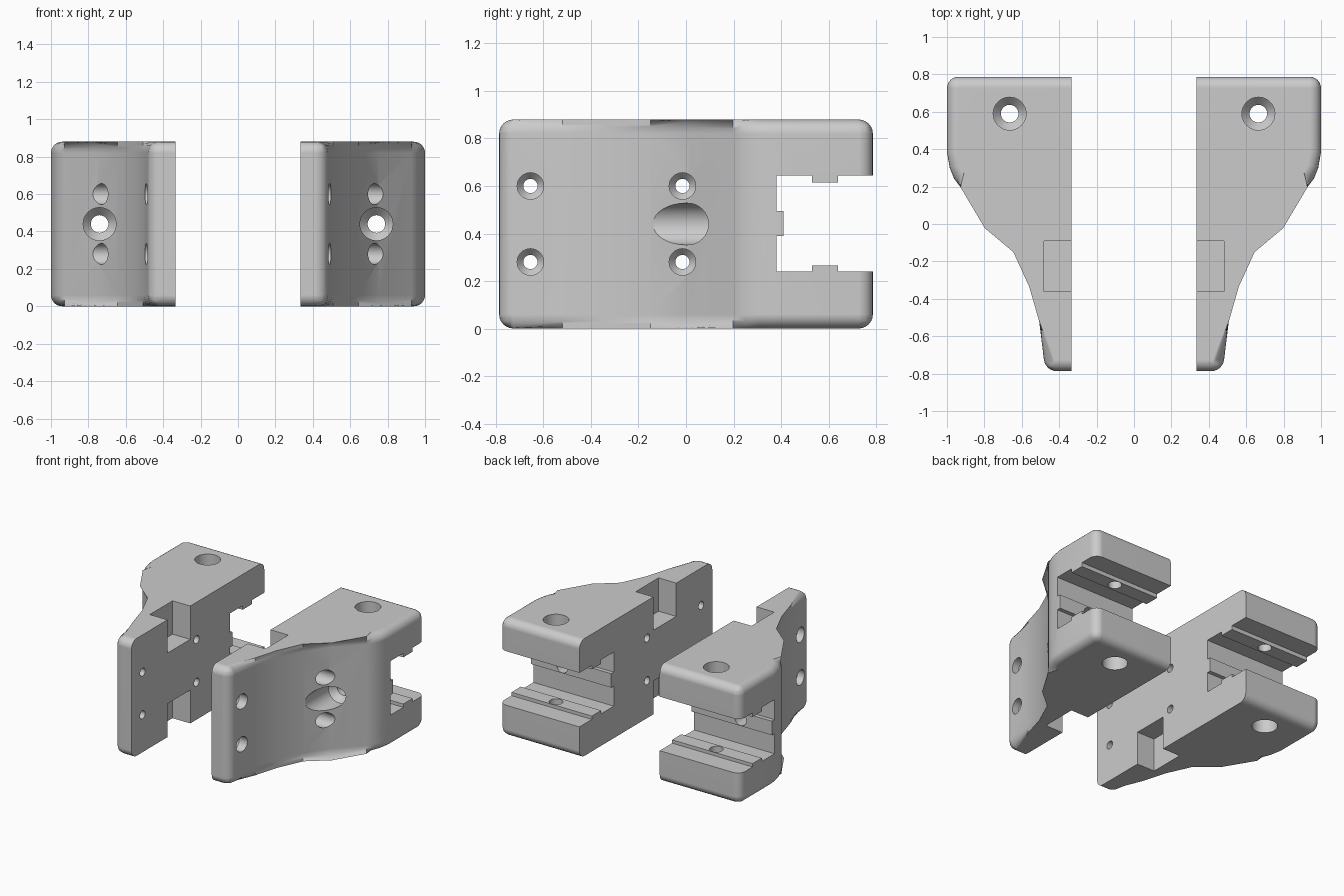
import bpy, bmesh, math
from mathutils import Vector

if "Cube" in bpy.data.objects:
    bpy.data.objects.remove(bpy.data.objects["Cube"])

INNER, TOP = 0.333, 0.88


def make_object(name, bm):
    bmesh.ops.recalc_face_normals(bm, faces=bm.faces[:])
    mesh = bpy.data.meshes.new(name)
    bm.to_mesh(mesh)
    bm.free()
    ob = bpy.data.objects.new(name, mesh)
    bpy.context.collection.objects.link(ob)
    return ob


def skin(rings):
    """Closed solid through a list of rings of points."""
    bm = bmesh.new()
    loops = [[bm.verts.new(p) for p in ring] for ring in rings]
    n = len(loops[0])
    for a, b in zip(loops, loops[1:]):
        for i in range(n):
            j = (i + 1) % n
            bm.faces.new((a[i], a[j], b[j], b[i]))
    bm.faces.new(loops[0][::-1])
    bm.faces.new(loops[-1])
    return bm


def drill(name, origin, direction, steps, n=32):
    """Round stepped cutter: steps are (distance, radius)."""
    rot = Vector(direction).to_track_quat('Z', 'Y')
    rings = []
    for t, r in steps:
        rings.append([Vector(origin) + rot @ Vector((r * math.cos(2 * math.pi * i / n),
                                                     r * math.sin(2 * math.pi * i / n), t))
                      for i in range(n)])
    return make_object(name, skin(rings))


def box(name, x0, x1, y0, y1, z0, z1):
    return make_object(name, skin([[(x0, y0, z), (x1, y0, z), (x1, y1, z), (x0, y1, z)]
                                   for z in (z0, z1)]))


# Bracket body: plan outline with a flared outer side
plan = [(INNER, -0.787), (0.474, -0.787), (0.507, -0.52), (0.56, -0.336), (0.645, -0.15),
        (0.75, 0.015), (0.928, 0.197), (0.962, 0.243), (0.985, 0.30), (1.0, 0.385),
        (1.0, 0.787), (INNER, 0.787)]
bm = skin([[(x, y, z) for x, y in plan] for z in (0, TOP)])
# Round every outer edge, leaving the inner mating face sharp
rounded = []
for e in bm.edges:
    a, b = (v.co for v in e.verts)
    if a.x < INNER + 0.001 and b.x < INNER + 0.001:
        continue
    upright = abs(a.z - b.z) > 0.1
    if not upright or abs(a.y) > 0.78:
        rounded.append(e)
bmesh.ops.bevel(bm, geom=rounded, offset=0.06, offset_type='OFFSET', segments=6,
                profile=0.5, affect='EDGES', clamp_overlap=True)
bracket = make_object("clamp_brackets", bm)

# Ribbed rail slot through the rear end
slot = [(0.38, 0.24), (0.53, 0.24), (0.53, 0.265), (0.64, 0.265), (0.64, 0.24), (0.9, 0.24),
        (0.9, 0.645), (0.64, 0.645), (0.64, 0.615), (0.53, 0.615), (0.53, 0.645),
        (0.38, 0.645), (0.38, 0.495), (0.41, 0.495), (0.41, 0.39), (0.38, 0.39)]
cutters = [make_object("slot_cutter", skin([[(x, y, z) for y, z in slot] for x in (0.2, 1.2)]))]

# Pockets in the inner face, top and bottom
for z0, z1 in ((-0.1, 0.25), (TOP - 0.25, TOP + 0.1)):
    cutters.append(box("pocket_cutter", 0.2, 0.48, -0.36, -0.09, z0, z1))

# Countersunk side screw holes
for y, seat in ((-0.655, 0.43), (-0.015, 0.43)):
    for z in (0.28, 0.60):
        cutters.append(drill("side_hole_cutter", (1.1, y, z), (-1, 0, 0),
                             [(0, 0.056), (1.1 - seat, 0.056), (1.13 - seat, 0.03), (0.9, 0.03)]))

# Countersunk rail screw holes from top, bottom and front
for z, d in ((1.0, -1), (-0.12, 1)):
    cutters.append(drill("rail_hole_cutter", (0.665, 0.59, z), (0, 0, d),
                         [(0, 0.088), (0.22, 0.088), (0.265, 0.047), (0.45, 0.047)]))
cutters.append(drill("rail_hole_cutter", (0.74, -0.5, 0.44), (0, 1, 0),
                     [(0, 0.088), (0.64, 0.088), (0.685, 0.047), (0.98, 0.047)]))

# Apply all cuts
bpy.context.view_layer.objects.active = bracket
for c in cutters:
    c.hide_render = True
    m = bracket.modifiers.new("cut", 'BOOLEAN')
    m.operation, m.solver, m.object = 'DIFFERENCE', 'EXACT', c
    bpy.ops.object.modifier_apply(modifier=m.name)
    bpy.data.objects.remove(c, do_unlink=True)

# Smooth shading and the mirrored second bracket
bpy.ops.object.select_all(action='DESELECT')
bracket.select_set(True)
bpy.ops.object.shade_smooth_by_angle(angle=math.radians(30))
mirror = bracket.modifiers.new("mirror", 'MIRROR')
mirror.use_axis = (True, False, False)
mirror.use_mirror_merge = False
weighted = bracket.modifiers.new("weighted_normals", 'WEIGHTED_NORMAL')
weighted.keep_sharp = True
